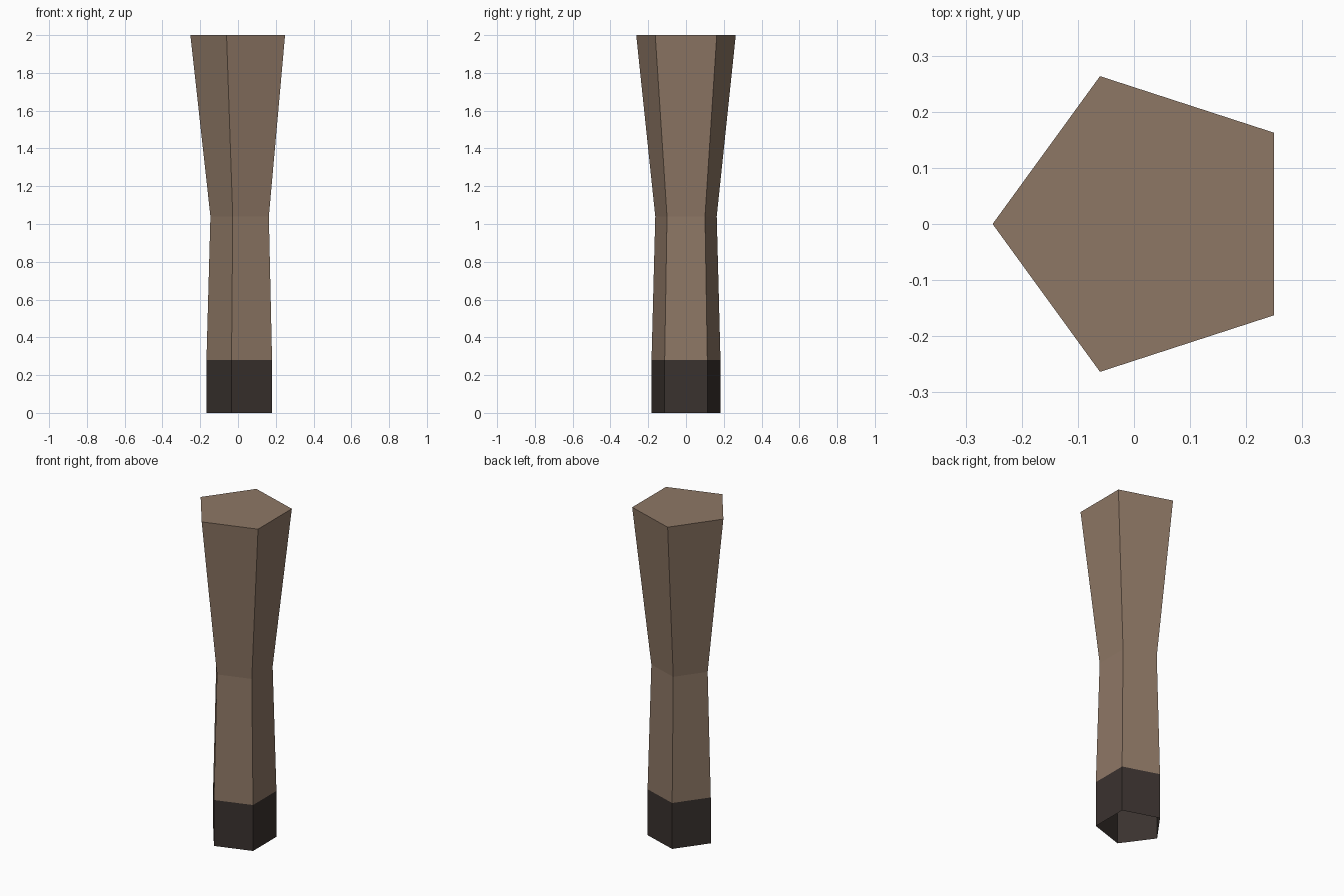
import bpy, bmesh, math

if "Cube" in bpy.data.objects:
    bpy.data.objects.remove(bpy.data.objects["Cube"])

SIDES = 5
CENTRE_X = 0.025


def material(name, color):
    mat = bpy.data.materials.new(name)
    mat.diffuse_color = (*color, 1)
    mat.use_nodes = True
    mat.node_tree.nodes["Principled BSDF"].inputs["Base Color"].default_value = mat.diffuse_color
    return mat


def loft(name, sections, mat, cap_top=False):
    """Join pentagon rings given as (z, radius); the bottom stays open."""
    bm = bmesh.new()
    rings = []
    for z, r in sections:
        angles = [math.pi + i * math.tau / SIDES for i in range(SIDES)]
        rings.append([bm.verts.new((CENTRE_X + r * math.cos(a), r * math.sin(a), z))
                      for a in angles])
    for low, high in zip(rings, rings[1:]):
        for i in range(SIDES):
            j = (i + 1) % SIDES
            bm.faces.new((low[i], low[j], high[j], high[i]))
    if cap_top:
        bm.faces.new(rings[-1])
    mesh = bpy.data.meshes.new(name)
    bm.to_mesh(mesh)
    bm.free()
    mesh.materials.append(mat)
    obj = bpy.data.objects.new(name, mesh)
    bpy.context.collection.objects.link(obj)
    return obj


# Leg: narrow at the knee, flaring towards the closed top
loft("leg", [(0.28, 0.192), (1.04, 0.171), (2.0, 0.277)],
     material("brown_hide", (0.27, 0.185, 0.13)), cap_top=True)

# Hoof: straight dark sleeve, open underneath
loft("hoof", [(0.0, 0.192), (0.28, 0.192)],
     material("dark_hoof", (0.042, 0.032, 0.028)))
